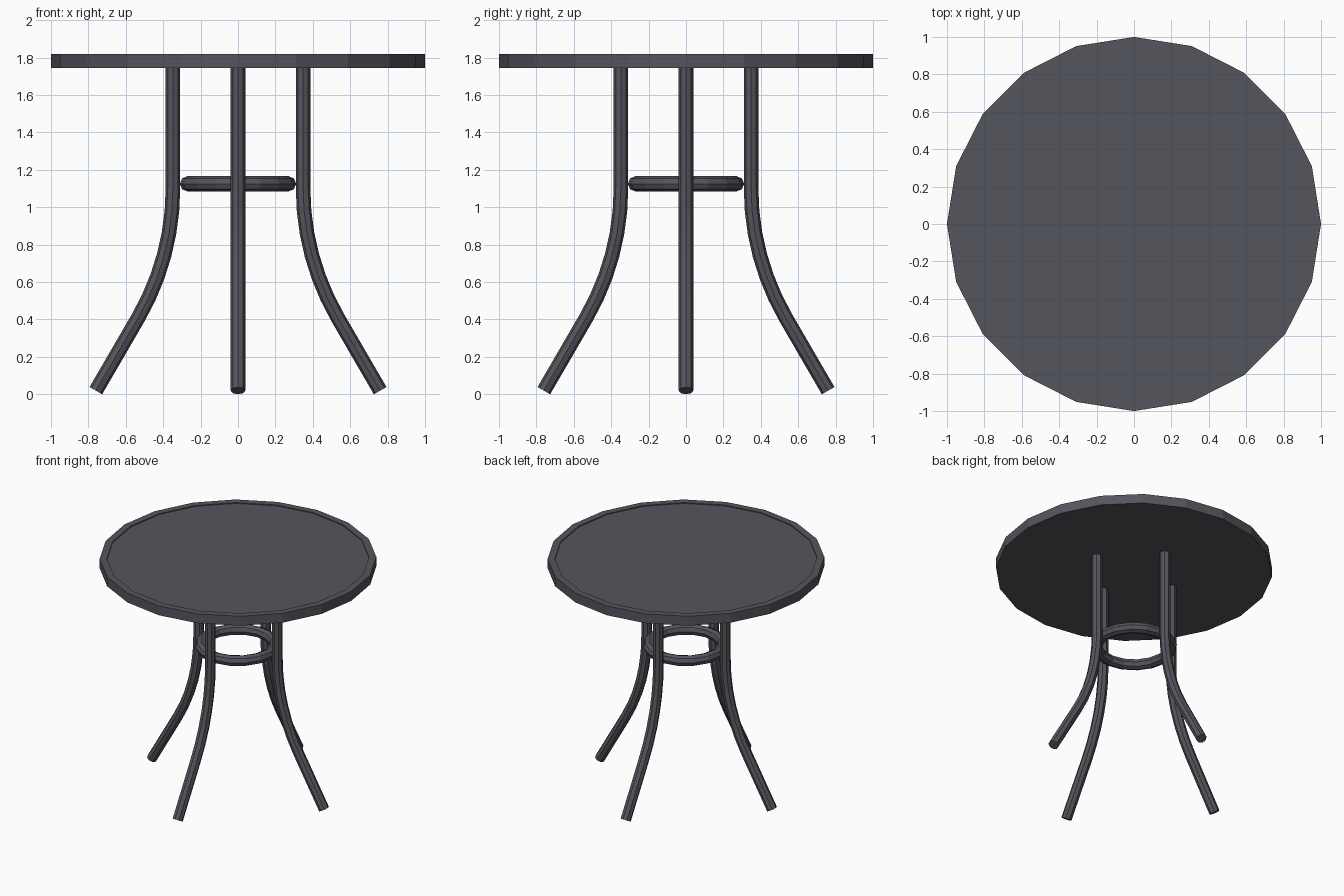
import bpy, bmesh, math
from mathutils import Vector

if "Cube" in bpy.data.objects:
    bpy.data.objects.remove(bpy.data.objects["Cube"])

mat = bpy.data.materials.new("dark grey metal")
mat.diffuse_color = (0.09, 0.09, 0.11, 1)
mat.use_nodes = True
mat.node_tree.nodes["Principled BSDF"].inputs["Base Color"].default_value = mat.diffuse_color


def make_object(name, bm):
    bmesh.ops.recalc_face_normals(bm, faces=bm.faces)
    me = bpy.data.meshes.new(name)
    bm.to_mesh(me)
    bm.free()
    me.materials.append(mat)
    ob = bpy.data.objects.new(name, me)
    bpy.context.collection.objects.link(ob)
    return ob


def bridge(bm, a, b):
    n = len(a)
    for i in range(n):
        bm.faces.new((a[i], a[(i + 1) % n], b[(i + 1) % n], b[i]))


# Table top: 20-sided disc with a thin raised rim
bm = bmesh.new()
rings = []
for r, z in [(1, 1.745), (1, 1.82), (0.947, 1.82), (0.947, 1.813)]:
    rings.append([bm.verts.new((r * math.cos(i * math.tau / 20),
                                r * math.sin(i * math.tau / 20), z)) for i in range(20)])
for a, b in zip(rings, rings[1:]):
    bridge(bm, a, b)
bm.faces.new(rings[0])
bm.faces.new(rings[-1])
make_object("table_top", bm)

# Leg path: straight down, arc to 30 degrees, straight splayed foot
R, X, Z0 = 1.38, 0.348, 1.1
path = [(X, 1.746, 0)]
for k in range(7):
    t = math.radians(30) * k / 6
    path.append((X + R * (1 - math.cos(t)), Z0 - R * math.sin(t), t))
path.append((0.76, 0.019, math.radians(30)))

# Four legs on the axes, octagonal tube
for n, name in enumerate(["right_leg", "back_leg", "left_leg", "front_leg"]):
    turn = n * math.pi / 2
    out = Vector((math.cos(turn), math.sin(turn), 0))
    side = Vector((-math.sin(turn), math.cos(turn), 0))
    bm = bmesh.new()
    loops = []
    for x, z, t in path:
        u = out * math.cos(t) + Vector((0, 0, math.sin(t)))
        c = out * x + Vector((0, 0, z))
        loops.append([bm.verts.new(c + 0.039 * (u * math.cos(i * math.tau / 8)
                                                + side * math.sin(i * math.tau / 8)))
                      for i in range(8)])
    for a, b in zip(loops, loops[1:]):
        bridge(bm, a, b)
    bm.faces.new(loops[0])
    bm.faces.new(loops[-1])
    make_object(name, bm)

# Brace ring between the legs
bm = bmesh.new()
loops = []
for j in range(16):
    a = j * math.tau / 16
    loops.append([bm.verts.new(((0.27 + 0.041 * math.cos(b)) * math.cos(a),
                                (0.27 + 0.041 * math.cos(b)) * math.sin(a),
                                1.125 + 0.041 * math.sin(b)))
                  for b in [i * math.tau / 8 for i in range(8)]])
for j in range(16):
    bridge(bm, loops[j], loops[(j + 1) % 16])
make_object("brace_ring", bm)
